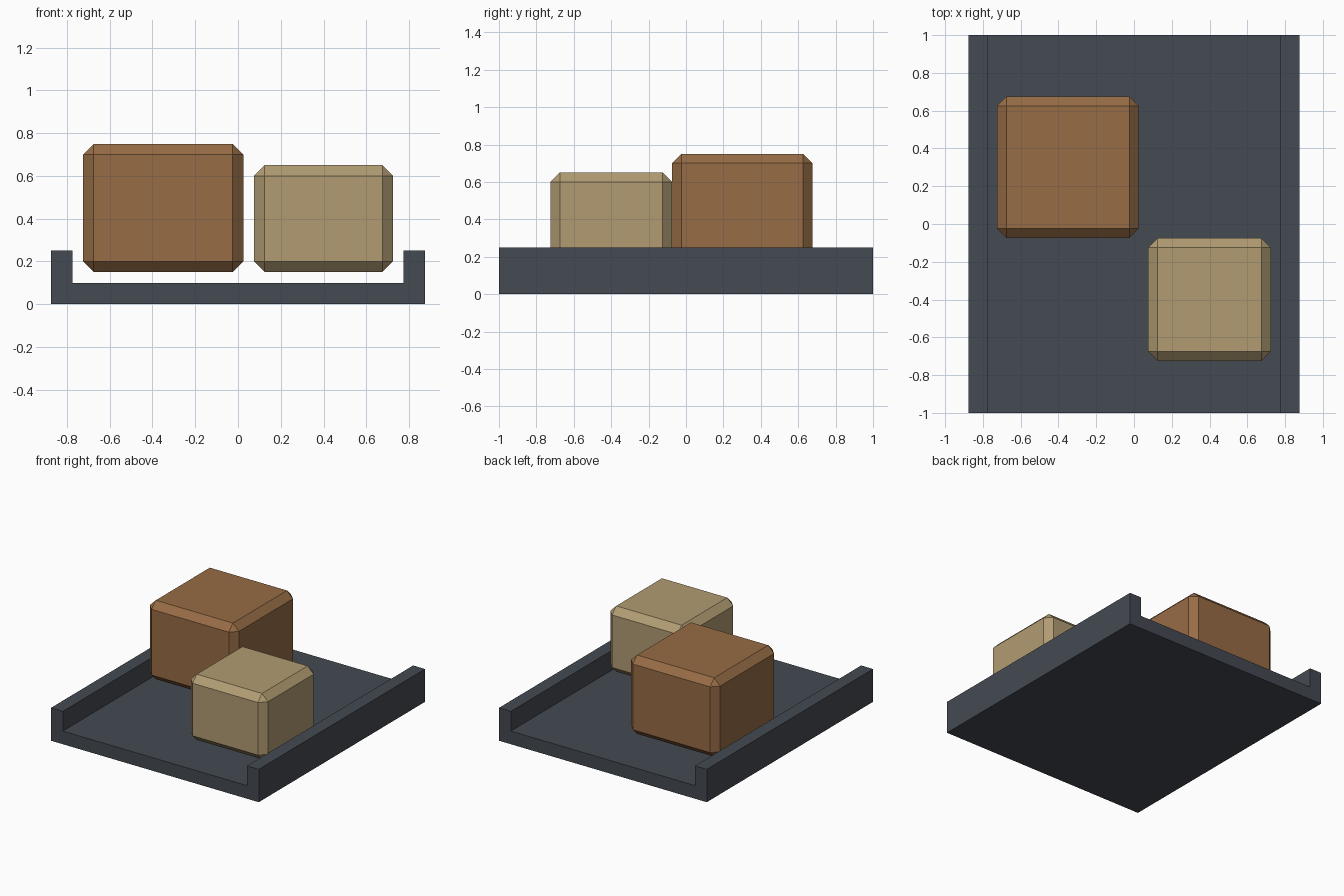
import bpy, bmesh
from mathutils import Vector

if "Cube" in bpy.data.objects:
    bpy.data.objects.remove(bpy.data.objects["Cube"])


def material(name, rgb):
    m = bpy.data.materials.new(name)
    m.diffuse_color = (*rgb, 1)
    m.use_nodes = True
    m.node_tree.nodes["Principled BSDF"].inputs["Base Color"].default_value = m.diffuse_color
    return m


def finish(name, bm, mat):
    bmesh.ops.recalc_face_normals(bm, faces=bm.faces)
    me = bpy.data.meshes.new(name)
    bm.to_mesh(me)
    bm.free()
    me.materials.append(mat)
    ob = bpy.data.objects.new(name, me)
    bpy.context.collection.objects.link(ob)
    return ob


def crate(name, centre, size, mat):
    # box with chamfered edges
    bm = bmesh.new()
    bmesh.ops.create_cube(bm, size=1)
    for v in bm.verts:
        v.co = Vector(a * b for a, b in zip(v.co, size)) + Vector(centre)
    ob = finish(name, bm, mat)
    bev = ob.modifiers.new("chamfer", 'BEVEL')
    bev.width = 0.05
    bev.segments = 1
    bev.limit_method = 'NONE'


slate = material("slate_grey", (0.058, 0.067, 0.085))
brown = material("wood_brown", (0.31, 0.15, 0.06))
tan = material("cardboard_tan", (0.44, 0.33, 0.17))

# tray: channel profile with a raised lip on both sides, extruded along y
half = [(0.875, 0), (0.875, 0.25), (0.775, 0.25), (0.775, 0.1)]
profile = half + [(-x, z) for x, z in reversed(half)]
bm = bmesh.new()
face = bm.faces.new([bm.verts.new((x, -1, z)) for x, z in profile])
ext = bmesh.ops.extrude_face_region(bm, geom=[face], use_keep_orig=True)
bmesh.ops.translate(bm, vec=(0, 2, 0),
                    verts=[g for g in ext["geom"] if isinstance(g, bmesh.types.BMVert)])
finish("tray", bm, slate)

# cargo boxes hovering just above the tray floor
crate("large_box", (-0.35, 0.3, 0.45), (0.75, 0.75, 0.6), brown)
crate("small_box", (0.4, -0.4, 0.4), (0.65, 0.65, 0.5), tan)
